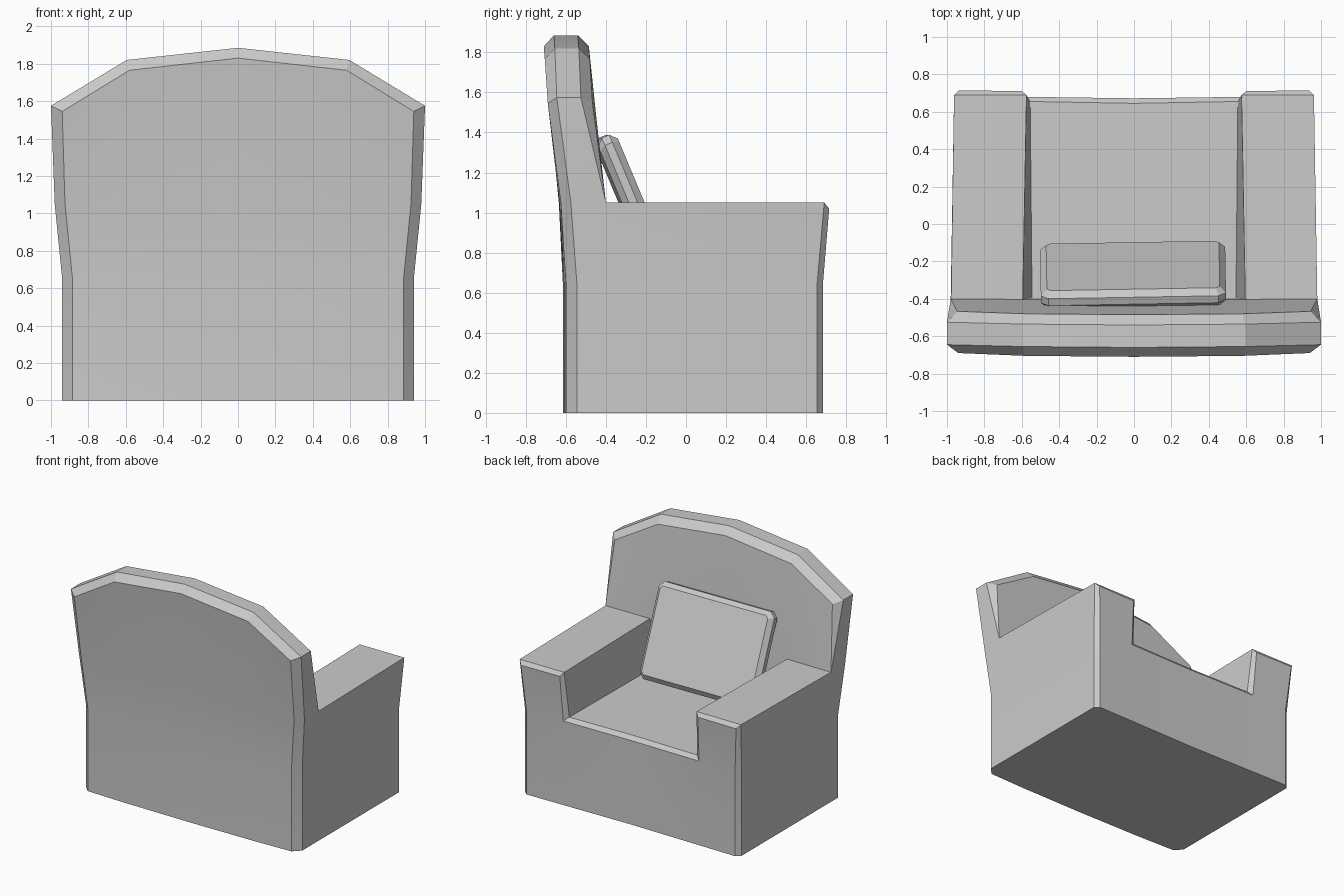
import bpy, bmesh
from math import radians
from mathutils import Matrix

if "Cube" in bpy.data.objects:
    bpy.data.objects.remove(bpy.data.objects["Cube"])


def finish(bm, name, angle):
    bmesh.ops.recalc_face_normals(bm, faces=bm.faces)
    mesh = bpy.data.meshes.new(name)
    bm.to_mesh(mesh)
    bm.free()
    ob = bpy.data.objects.new(name, mesh)
    bpy.context.collection.objects.link(ob)
    bpy.ops.object.select_all(action='DESELECT')
    ob.select_set(True)
    bpy.context.view_layer.objects.active = ob
    bpy.ops.object.shade_smooth_by_angle(angle=radians(angle))
    return ob


bm = bmesh.new()


# every face is made on both sides of x = 0
def face(*pts):
    for s in (1, -1):
        bm.faces.new([bm.verts.new((s * x, y, z)) for x, y, z in pts])


def strip(a, b):
    for i in range(len(a) - 1):
        face(a[i], a[i + 1], b[i + 1], b[i])


# rear columns, bottom to top: centre, shoulder, chamfer inner, chamfer outer
b0 = [(0, -.615, 0), (0, -.615, .65), (0, -.635, 1.05), (0, -.71, 1.83)]
b1 = [(.57, -.61, 0), (.57, -.61, .65), (.575, -.632, 1.05), (.58, -.705, 1.765)]
b2 = [(.885, -.60, 0), (.885, -.60, .65), (.925, -.625, 1.05), (.94, -.69, 1.545)]
b3 = [(.94, -.545, 0), (.94, -.545, .65), (.98, -.575, 1.05), (1.0, -.645, 1.575)]
# front columns: outer chamfer, front corner, inner arm corner
f0 = [(.94, .655, 0), (.94, .655, .65), (.962, .69, 1.05)]
f1 = [(.905, .684, 0), (.905, .684, .65), (.935, .715, 1.02)]
f2 = [(.59, .68, 0), (.59, .68, .66), (.60, .71, 1.02)]
f3 = [(0, .672, 0), (0, .672, .66)]
# arm inside and seat corners
arm_in_front, arm_in_back = (.575, .69, 1.05), (.595, -.403, 1.05)
seat_front = [(0, .645, .69), (.555, .655, .69)]
seat_back = [(0, -.395, .69), (.545, -.395, .69)]
# backrest rim rows, centre to corner
t0 = [b0[3], b1[3], b2[3]]
t1 = [(0, -.66, 1.885), (.595, -.655, 1.82), b3[3]]
t2 = [(0, -.54, 1.885), (.595, -.535, 1.82), (1.0, -.525, 1.575)]
t3 = [(0, -.485, 1.83), (.58, -.48, 1.765), (.945, -.467, 1.55)]
wing = (.98, -.40, 1.05)
rest_low = [(0, -.41, 1.05), arm_in_back, wing]

# back and rear chamfer
for a, b in ((b0, b1), (b1, b2), (b2, b3)):
    strip(a, b)
# outer side
face(b3[0], b3[1], f0[1], f0[0])
face(b3[1], b3[2], wing, f0[2], f0[1])
face(b3[2], b3[3], t2[2], wing)
# front
strip(f0, f1)
strip(f1, f2)
strip(f2[:2], f3)
# arm top, front lip and inner wall
face(f0[2], arm_in_front, arm_in_back, wing)
face(f1[2], f2[2], arm_in_front, f0[2])
face(f2[1], f2[2], arm_in_front, seat_front[1])
face(seat_front[1], arm_in_front, arm_in_back, seat_back[1])
# seat
strip([f3[1], f2[1]], seat_front)
strip(seat_front, seat_back)
# backrest rim and front
for a, b in ((t0, t1), (t1, t2), (t2, t3), (t3, rest_low)):
    strip(a, b)
face(t2[2], t3[2], wing)
strip(rest_low[:2], seat_back)
# underside
face(b0[0], b1[0], b2[0], b3[0], f0[0], f1[0], f2[0], f3[0])
bmesh.ops.remove_doubles(bm, verts=bm.verts, dist=.0005)
finish(bm, "armchair_body", 15)

# loose cushion leaning on the backrest
bm = bmesh.new()
bmesh.ops.create_cube(bm, size=1, matrix=Matrix.Diagonal((.99, .106, .716, 1)))
corners = [e for e in bm.edges if abs(e.verts[0].co.y - e.verts[1].co.y) > .01]
bmesh.ops.bevel(bm, geom=corners, offset=.04, segments=1, affect='EDGES')
rim = [e for e in bm.edges if abs(e.verts[0].co.y - e.verts[1].co.y) < .01]
bmesh.ops.bevel(bm, geom=rim, offset=.033, segments=1, affect='EDGES')
cushion = finish(bm, "cushion", 15)
cushion.location = (-.005, -.272, 1.05)
cushion.rotation_euler = (radians(22.7), 0, radians(1))
